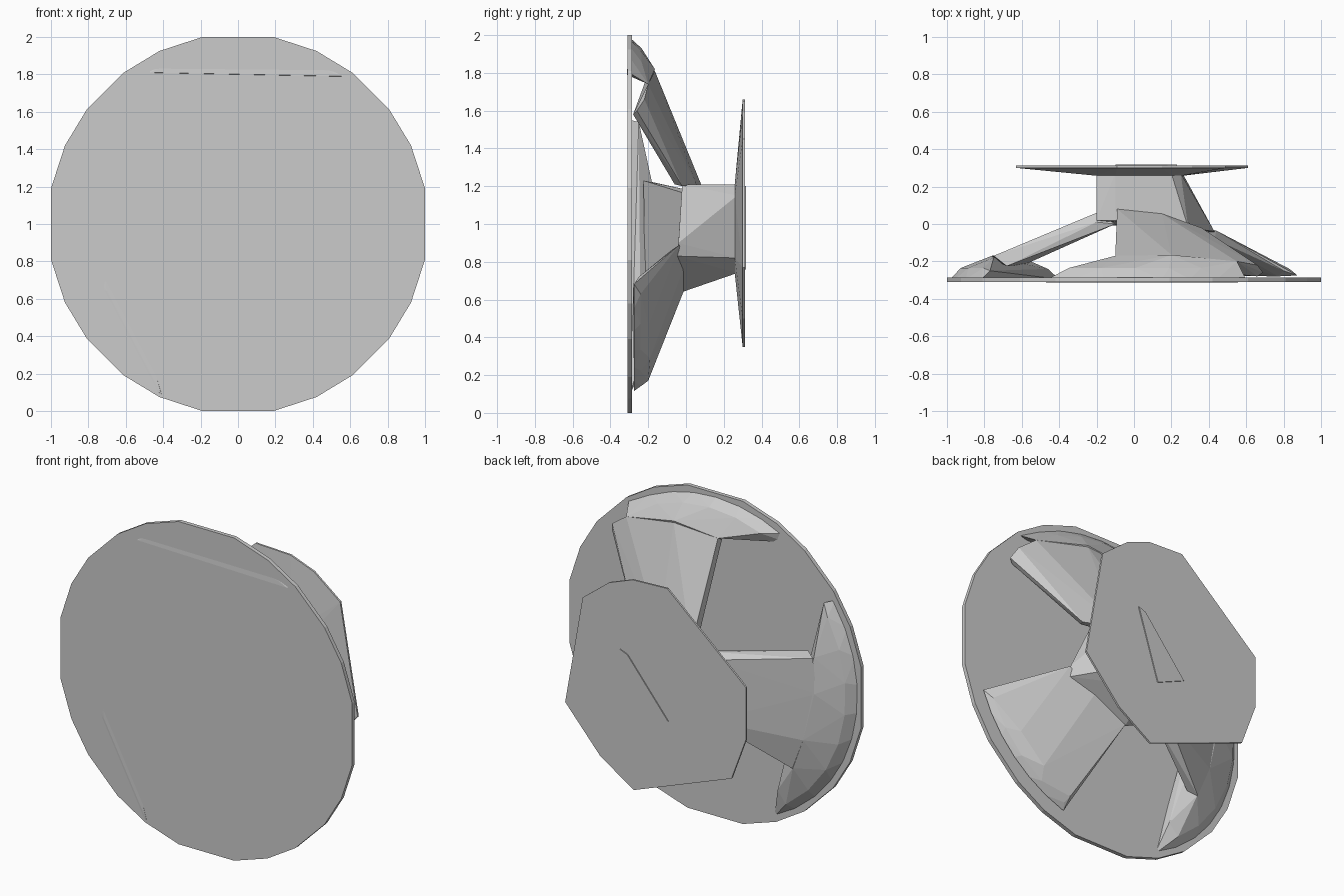
import bpy, bmesh, math


def hull(name, pts):
    """Faceted convex solid wrapped around a few corner points."""
    bm = bmesh.new()
    for p in pts:
        bm.verts.new(p)
    res = bmesh.ops.convex_hull(bm, input=bm.verts)
    junk = [g for g in set(res["geom_interior"] + res["geom_unused"])
            if isinstance(g, bmesh.types.BMVert)]
    bmesh.ops.delete(bm, geom=junk, context='VERTS')
    bmesh.ops.dissolve_limit(bm, angle_limit=0.01, verts=bm.verts, edges=bm.edges)
    bmesh.ops.recalc_face_normals(bm, faces=bm.faces)
    me = bpy.data.meshes.new(name)
    bm.to_mesh(me)
    bm.free()
    ob = bpy.data.objects.new(name, me)
    bpy.context.collection.objects.link(ob)
    return ob


def layer(outline, *ys):
    """Repeat an x,z outline at several depths."""
    return [(x, y, z) for y in ys for x, z in outline]


def arc(r, a0, a1, n):
    """Points in x,z on a circle around the wheel axis, in degrees."""
    angs = [math.radians(a0 + (a1 - a0) * i / (n - 1)) for i in range(n)]
    return [(r * math.cos(a), 1 + r * math.sin(a)) for a in angs]


# Large front disc, mirrored from one quarter of its outline
quarter = [(0.19, 1), (0.42, 0.925), (0.61, 0.81), (0.81, 0.61), (0.925, 0.42), (1, 0.19)]
disc = [(sx * x, 1 + sz * z) for x, z in quarter for sx in (-1, 1) for sz in (-1, 1)]
hull("front_disc", layer(disc, -0.31, -0.285))

# Irregular back plate, dished towards the hub
plate = [(0.49, 1.45), (0.31, 1.59), (0.15, 1.65), (-0.09, 1.66), (-0.63, 1.19),
         (-0.63, 0.87), (-0.53, 0.60), (0.14, 0.35), (0.37, 0.50), (0.61, 0.77)]
hub_back = [(-0.2, 1.17), (-0.1, 1.21), (0.2, 1.21), (0.25, 1.15),
            (0.26, 0.82), (0.12, 0.74), (-0.12, 0.76), (-0.2, 0.86)]
hull("back_plate", layer(plate, 0.30, 0.312) + layer(hub_back, 0.258))
hull("plate_ridge", layer([(0.23, 1.2), (0.18, 1.18), (-0.1, 0.84), (0.09, 0.76)], 0.305, 0.318))

# Hub
hull("hub", layer(hub_back, 0.27) + [
    (-0.2, 0.02, 1.19), (-0.1, 0.02, 1.21), (0.29, -0.02, 1.21), (0.43, -0.04, 0.9),
    (0.43, -0.045, 0.83), (0.05, -0.02, 0.64), (-0.2, 0.0, 0.74)])

# Top spoke and its flare at the rim
hull("top_spoke", [
    (-0.1, -0.17, 1.79), (-0.1, -0.21, 1.77), (0.2, -0.165, 1.81), (0.55, -0.2, 1.74),
    (0.66, -0.22, 1.66), (0.69, -0.26, 1.6), (0.66, -0.28, 1.58),
    (-0.09, 0.08, 1.21), (-0.09, 0.02, 1.21), (0.15, 0.055, 1.21),
    (0.36, -0.02, 1.2), (0.34, -0.06, 1.21)])
hull("top_flare", layer(arc(0.985, 118, 54, 8), -0.295) + layer(arc(0.93, 112, 56, 6), -0.235) + [
    (-0.47, -0.312, 1.81), (0.55, -0.313, 1.79), (0.6, -0.3, 1.80),
    (-0.1, -0.17, 1.79), (0.2, -0.165, 1.82), (0.55, -0.2, 1.74)])

# Left spoke and its flare at the rim
hull("left_spoke", [
    (-0.75, -0.17, 1.22), (-0.68, -0.225, 1.23), (-0.77, -0.18, 1.0), (-0.69, -0.16, 0.7),
    (-0.61, -0.17, 0.5), (-0.58, -0.215, 0.52),
    (-0.2, 0.06, 1.15), (-0.2, 0.01, 1.18), (-0.1, 0.0, 1.16),
    (-0.2, 0.05, 0.77), (-0.15, -0.01, 0.76)])
hull("left_flare", layer(arc(0.985, 146, 246, 11), -0.295) + layer(arc(0.93, 150, 236, 8), -0.235) + [
    (-0.77, -0.25, 1.54), (-0.75, -0.18, 1.22), (-0.76, -0.17, 1.0), (-0.69, -0.16, 0.7),
    (-0.61, -0.175, 0.5), (-0.46, -0.24, 0.3), (-0.7, -0.311, 0.64), (-0.41, -0.311, 0.09)])

# Lower right spoke, flaring down onto the disc
hull("right_spoke", layer(arc(0.93, -20, -72, 7), -0.275) + layer(arc(0.91, -24, -70, 5), -0.24) + [
    (0.80, -0.25, 0.72), (0.77, -0.28, 0.66), (0.66, -0.2, 0.46), (0.5, -0.19, 0.29), (0.3, -0.2, 0.17),
    (0.44, -0.035, 0.89), (0.43, -0.08, 0.86), (0.27, -0.01, 0.77),
    (0.05, -0.01, 0.65), (0.06, -0.06, 0.65)])
